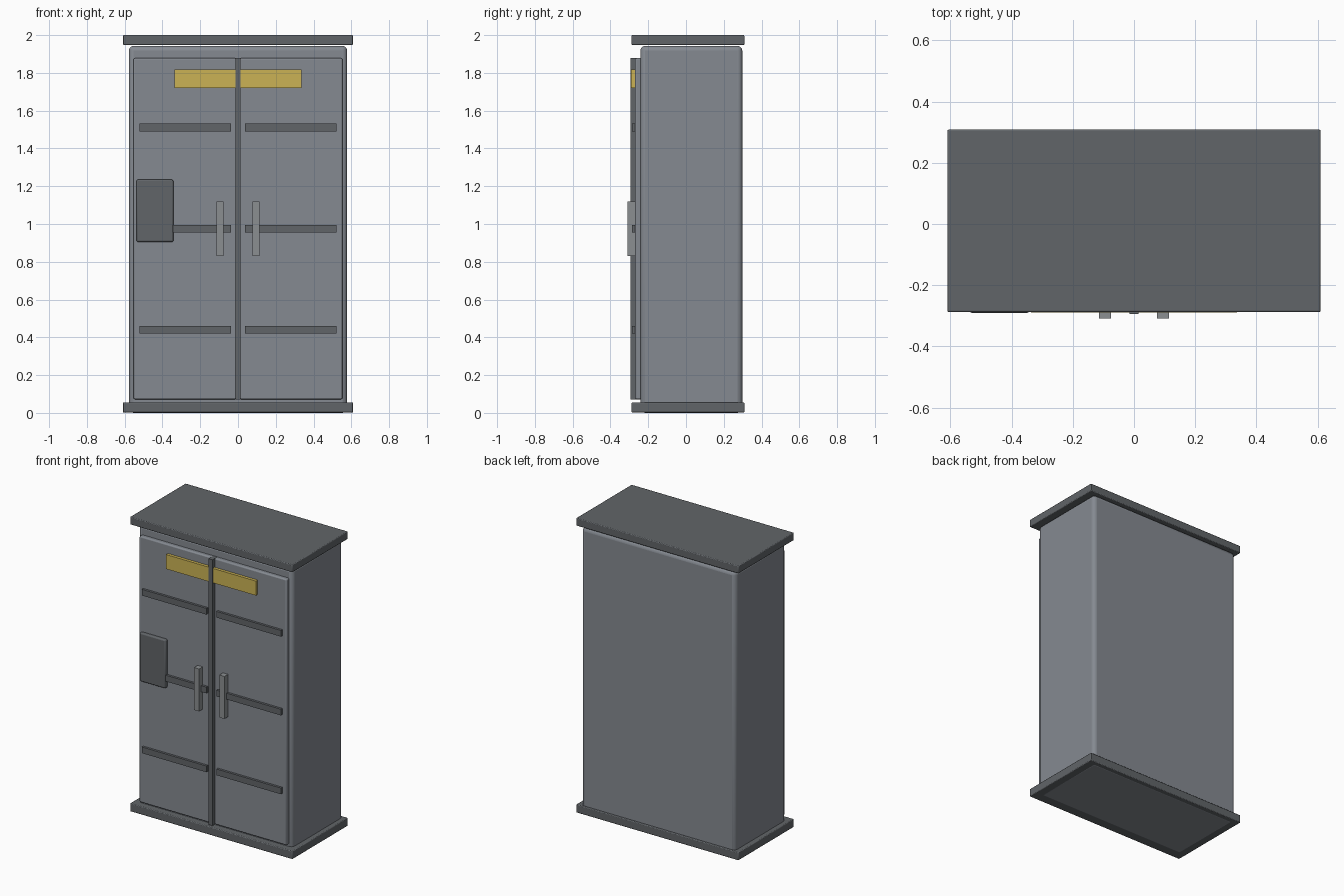
import bpy

if "Cube" in bpy.data.objects:
    bpy.data.objects.remove(bpy.data.objects["Cube"])


def material(name, rgb):
    m = bpy.data.materials.new(name)
    m.diffuse_color = (*rgb, 1)
    m.use_nodes = True
    m.node_tree.nodes["Principled BSDF"].inputs["Base Color"].default_value = m.diffuse_color
    return m


STEEL = material("steel grey", (0.235, 0.255, 0.285))
DARK = material("dark grey", (0.12, 0.13, 0.14))
HANDLE = material("handle grey", (0.26, 0.275, 0.285))
YELLOW = material("label yellow", (0.60, 0.45, 0.09))


def box(name, x, y, z, mat, bevel=0.0, segments=2):
    """Box spanning the given (min, max) ranges, optionally with rounded edges."""
    bpy.ops.mesh.primitive_cube_add(size=1, location=[sum(r) / 2 for r in (x, y, z)])
    ob = bpy.context.object
    ob.name = name
    ob.scale = [r[1] - r[0] for r in (x, y, z)]
    bpy.ops.object.transform_apply(location=False, rotation=False, scale=True)
    ob.data.materials.append(mat)
    if bevel:
        mod = ob.modifiers.new("rounded edges", "BEVEL")
        mod.width = bevel
        mod.segments = segments
        bpy.ops.object.shade_smooth_by_angle()
    return ob


# Cabinet shell with its base and top slabs
box("cabinet_body", (-0.578, 0.578), (-0.242, 0.298), (0.0, 1.943), STEEL, 0.025, 3)
box("base_slab", (-0.61, 0.61), (-0.288, 0.309), (0.001, 0.056), DARK, 0.005)
box("top_slab", (-0.61, 0.61), (-0.288, 0.309), (1.948, 2.0), DARK, 0.005)

for side, s in (("left", -1), ("right", 1)):
    def span(a, b):
        return tuple(sorted((s * a, s * b)))

    # Door leaf, its three ribs and its upright handle
    box(side + "_door", span(0.008, 0.553), (-0.270, -0.235), (0.072, 1.878), STEEL, 0.008)
    for i, z in enumerate((0.44, 0.975, 1.51)):
        box(f"{side}_rib_{i + 1}", span(0.038, 0.522), (-0.286, -0.262),
            (z - 0.021, z + 0.021), DARK)
    box(side + "_handle", span(0.076, 0.114), (-0.309, -0.262), (0.83, 1.118), HANDLE)

# Centre strip, label plate and the control box on the left door
box("centre_strip", (-0.014, 0.014), (-0.295, -0.235), (0.072, 1.878), DARK)
box("label_plate", (-0.337, 0.337), (-0.290, -0.262), (1.72, 1.818), YELLOW)
box("control_box", (-0.537, -0.342), (-0.291, -0.255), (0.905, 1.235), DARK, 0.008)
